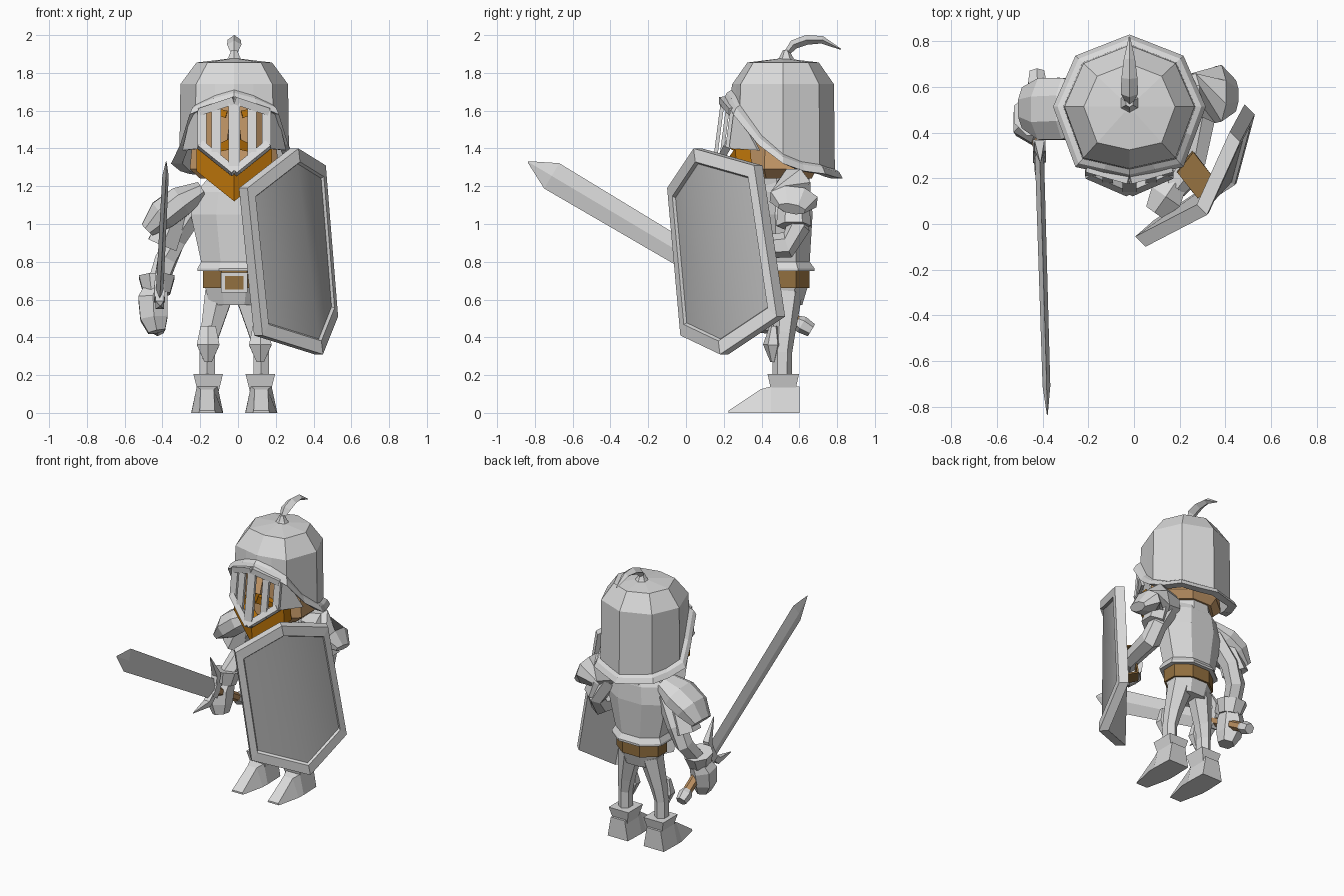
import bpy, bmesh, math
from mathutils import Vector as V


def material(name, r, g, b):
    m = bpy.data.materials.new(name)
    m.diffuse_color = (r, g, b, 1)
    return m


STEEL = material("steel", 0.70, 0.70, 0.70)
PANEL = material("dark_steel", 0.46, 0.46, 0.46)
LEATHER = material("leather", 0.29, 0.16, 0.05)
SKIN = material("skin", 0.56, 0.32, 0.14)
HAIR = material("ginger_hair", 0.52, 0.18, 0.003)
GRIP = material("grip_wood", 0.50, 0.28, 0.12)
CX, CY = -0.02, 0.53


def mesh(name, verts, faces, *mats):
    bm = bmesh.new()
    vs = [bm.verts.new(v) for v in verts]
    for f in faces:
        bm.faces.new([vs[i] for i in f])
    bmesh.ops.recalc_face_normals(bm, faces=bm.faces[:])
    me = bpy.data.meshes.new(name)
    bm.to_mesh(me)
    bm.free()
    for m in mats:
        me.materials.append(m)
    ob = bpy.data.objects.new(name, me)
    bpy.context.collection.objects.link(ob)
    return ob


def loft(name, rings, mat):
    """Skin closed rings of equal point count and cap both ends."""
    n = len(rings[0])
    faces = [(r * n + i, r * n + (i + 1) % n, (r + 1) * n + (i + 1) % n, (r + 1) * n + i)
             for r in range(len(rings) - 1) for i in range(n)]
    faces += [tuple(range(n)), tuple(range(len(rings) * n - n, len(rings) * n))]
    return mesh(name, [p for ring in rings for p in ring], faces, mat)


def tube(name, path, radii, mat, n=8, flat=True):
    """Sweep an n-gon along a path; each radius is (across, other way)."""
    path = [V(p) for p in path]
    rings = []
    for i, p in enumerate(path):
        t = (path[min(i + 1, len(path) - 1)] - path[max(i - 1, 0)]).normalized()
        h = V((1, 0, 0)) if abs(t.x) < 0.9 else V((0, 1, 0))
        u = (h - t * t.dot(h)).normalized()
        w = t.cross(u)
        k, ph = (1 / math.cos(math.pi / n), math.pi / n) if flat else (1, 0)
        a, b = radii[i] if isinstance(radii[i], tuple) else (radii[i],) * 2
        rings.append([p + u * a * k * math.cos(ph + j * math.tau / n)
                      + w * b * k * math.sin(ph + j * math.tau / n) for j in range(n)])
    return loft(name, rings, mat)


def stack(name, levels, mat, n=8, x=CX, y=CY):
    """Upright part from (z, half width, half depth) levels."""
    return tube(name, [(x, y, l[0]) for l in levels], [(l[1], l[2]) for l in levels], mat, n)


# Helmet: octagonal shell whose lower edge rises over the face, with flared rim
edge = [1.66, 1.63, 1.58, 1.42, 1.32, 1.28, 1.265, 1.25, 1.24]


def helmet_ring(r, z=None, lift=0.0):
    octo = [V((CX + r * math.sin(k * math.pi / 4), 0.514 - 0.945 * r * math.cos(k * math.pi / 4), 0)) for k in range(8)]
    octo[1].y -= 0.12 * r
    octo[7].y -= 0.12 * r
    pts = []
    for k in range(16):
        p = (octo[k // 2] + octo[(k + 1) // 2 % 8]) / 2
        p.z = z if z else edge[min(k, 16 - k)] + lift
        pts.append(p)
    return pts


loft("helmet", [helmet_ring(0.03, 1.875), helmet_ring(0.2, 1.855), helmet_ring(0.285, 1.74),
                helmet_ring(0.29, lift=0.05), helmet_ring(0.315, lift=0.035), helmet_ring(0.335),
                helmet_ring(0.275), helmet_ring(0.27, 1.73)], STEEL)

# Plume with its socket
tube("plume_socket", [(CX, 0.53, 1.86), (CX, 0.53, 1.885), (CX, 0.53, 1.92)], [0.045, 0.03, 0.015], STEEL, 6)
tube("plume", [(CX, 0.53, 1.90), (CX, 0.57, 1.95), (CX, 0.64, 1.975), (CX, 0.72, 1.975), (CX, 0.82, 1.925)],
     [(0.015, 0.015), (0.038, 0.025), (0.035, 0.026), (0.025, 0.02), (0.003, 0.003)], STEEL, 4, False)


# Visor: pointed frame, bars and cheek plates
def visor(u, z):
    return V((CX + u, 0.145 + 0.33 * abs(u) + 0.13 * (z - 1.27), z))


def top_z(u):
    return 1.66 - 0.35 * abs(u)


def low_z(u):
    return 1.27 + 0.8 * abs(u)


for s in (-1, 1):
    tube("visor_top", [visor(0, 1.655), visor(s * 0.18, 1.595)], [0.02] * 2, STEEL, 4)
    tube("visor_bottom", [visor(0, 1.275), visor(s * 0.18, 1.42)], [0.02] * 2, STEEL, 4)
    cheek = [visor(s * 0.18, 1.6), visor(s * 0.18, 1.4), V((CX + s * 0.275, 0.38, 1.39)), V((CX + s * 0.23, 0.28, 1.58))]
    loft("cheek_plate", [cheek, [p + V((-s * 0.015, 0.012, 0)) for p in cheek]], STEEL)
for u in (-0.17, -0.095, 0, 0.095, 0.17):
    w = 0.03 if u == 0 else 0.024
    tube("visor_bar", [visor(u, low_z(u)), visor(u, top_z(u))], [(w, 0.01)] * 2, STEEL, 4)

# Head, nose, beard and moustache
stack("head", [(1.24, 0.18, 0.17), (1.29, 0.235, 0.195), (1.40, 0.225, 0.185), (1.7, 0.2, 0.175)], SKIN, y=0.495)
tube("nose", [(CX, 0.31, 1.58), (CX, 0.26, 1.46)], [0.02, 0.035], SKIN, 4)
for s in (-1, 1):
    beard = [V((CX + s * 0.2, 0.26, 1.4)), V((CX, 0.18, 1.29)), V((CX, 0.19, 1.12)), V((CX + s * 0.2, 0.27, 1.28))]
    loft("beard", [beard, [p + V((0, 0.08, 0.01)) for p in beard]], HAIR)
    tube("moustache", [(CX, 0.26, 1.43), (CX + s * 0.12, 0.30, 1.39)], [0.03, 0.015], HAIR, 4)
    tube("eyebrow", [(CX + s * 0.04, 0.315, 1.58), (CX + s * 0.11, 0.32, 1.6)], [0.02, 0.015], HAIR, 4)

# Torso armour, belt and hips
stack("neck_guard", [(1.16, 0.15, 0.13), (1.27, 0.14, 0.12)], STEEL)
stack("breastplate", [(0.75, 0.195, 0.15), (0.765, 0.195, 0.15), (0.80, 0.175, 0.125), (1.05, 0.23, 0.14),
                      (1.17, 0.20, 0.13), (1.24, 0.14, 0.10)], STEEL)
stack("belt", [(0.66, 0.165, 0.125), (0.75, 0.165, 0.125)], LEATHER)
stack("hips", [(0.57, 0.13, 0.085), (0.67, 0.155, 0.115)], STEEL)
tube("buckle", [(CX, 0.41, 0.69), (CX, 0.385, 0.69)], [(0.07, 0.052)] * 2, STEEL, 4)
tube("buckle_inset", [(CX, 0.386, 0.69), (CX, 0.381, 0.69)], [(0.05, 0.036)] * 2, LEATHER, 4)

# Legs, knee guards and boots
for s in (-1, 1):
    x = CX + s * 0.138
    tube("leg", [(CX + s * 0.08, 0.54, 0.63), (x - s * 0.01, 0.52, 0.42), (x + s * 0.005, 0.51, 0.32), (x + s * 0.005, 0.51, 0.16)],
         [(0.075, 0.065), (0.05, 0.05), (0.04, 0.045), (0.04, 0.045)], STEEL, 6)
    tube("knee_guard", [(x, 0.465, 0.46), (x, 0.46, 0.36), (x, 0.46, 0.27)], [(0.04, 0.02), (0.06, 0.045), (0.02, 0.012)], STEEL, 6)
    stack("boot_cuff", [(0.10, 0.052, 0.06), (0.205, 0.078, 0.083)], STEEL, 4, x, 0.515)
    xf = x + s * 0.005
    sections = [(0.60, 0.08, 0.055, 0.14), (0.45, 0.085, 0.055, 0.14), (0.395, 0.083, 0.035, 0.125), (0.225, 0.045, 0.04, 0.012)]
    loft("boot_foot", [[V((xf - a, y, 0)), V((xf + a, y, 0)), V((xf + b, y, z)), V((xf - b, y, z))]
                       for y, a, b, z in sections], STEEL)

# Shoulder armour: lowered over the sword arm, raised over the shield arm
tube("shoulder_plate", [(-0.19, 0.51, 1.18), (-0.30, 0.505, 1.12), (-0.40, 0.505, 1.05), (-0.48, 0.51, 0.97)],
     [(0.045, 0.085), (0.08, 0.135), (0.08, 0.135), (0.04, 0.09)], STEEL, 8)
tube("upper_arm_plate", [(-0.32, 0.54, 1.08), (-0.40, 0.55, 0.89)], [(0.06, 0.06), (0.08, 0.08)], STEEL, 6)
tube("raised_shoulder_plate", [(0.14, 0.57, 1.18), (0.26, 0.57, 1.17), (0.37, 0.57, 1.13), (0.44, 0.56, 1.08)],
     [(0.06, 0.08), (0.09, 0.125), (0.075, 0.125), (0.03, 0.07)], STEEL, 8)
tube("raised_arm_plate", [(0.27, 0.57, 1.12), (0.31, 0.57, 0.99)], [(0.06, 0.07), (0.07, 0.08)], STEEL, 6)

# Sword arm and gauntlet
tube("sword_arm", [(-0.22, 0.54, 1.10), (-0.33, 0.58, 0.92), (-0.385, 0.57, 0.80), (-0.425, 0.48, 0.68)],
     [0.06, 0.055, 0.055, 0.05], STEEL, 6)
tube("gauntlet_cuff", [(-0.43, 0.46, 0.63), (-0.43, 0.48, 0.72)], [0.07, 0.095], STEEL, 8)
tube("gauntlet_hand", [(-0.43, 0.47, 0.66), (-0.45, 0.445, 0.60), (-0.445, 0.43, 0.50), (-0.43, 0.42, 0.43)],
     [(0.06, 0.06), (0.078, 0.08), (0.072, 0.075), (0.045, 0.055)], STEEL, 6)

# Sword pointing forward and upward
aim = V((0.026, -0.858, 0.51)).normalized()
side = V((0, 0.51, 0.86))
guard = V((-0.415, 0.32, 0.642))
tube("sword_blade", [guard, guard + aim * 1.20, guard + aim * 1.345], [(0.02, 0.066), (0.017, 0.078), (0.002, 0.004)], STEEL, 4, False)
tube("sword_guard", [guard - aim * 0.03, guard + aim * 0.03], [(0.028, 0.05)] * 2, STEEL, 4)
for s in (-1, 1):
    tube("guard_prong", [guard, guard + side * s * 0.10 + aim * 0.03, guard + side * s * 0.19 + aim * 0.17],
         [0.024, 0.022, 0.002], STEEL, 4)
tube("sword_grip", [guard, guard - aim * 0.32], [0.028] * 2, GRIP, 6)
tube("sword_pommel", [guard - aim * 0.31, guard - aim * 0.34, guard - aim * 0.40], [0.03, 0.04, 0.032], STEEL, 6)

# Shield arm and gauntlet
tube("shield_arm", [(0.20, 0.57, 1.12), (0.30, 0.59, 0.97), (0.31, 0.54, 0.89), (0.265, 0.28, 0.87), (0.18, 0.17, 0.88)],
     [0.06, 0.055, 0.06, 0.05, 0.045], STEEL, 6)
tube("shield_gauntlet_cuff", [(0.215, 0.225, 0.87), (0.17, 0.16, 0.88)], [0.075, 0.06], STEEL, 8)
tube("shield_hand", [(0.18, 0.18, 0.88), (0.14, 0.12, 0.88), (0.09, 0.05, 0.88)], [0.055, 0.075, 0.045], STEEL, 6)

# Forearm strap
strap = [(0.32, 0.15, 0.98), (0.225, 0.27, 0.97), (0.205, 0.29, 0.76), (0.32, 0.15, 0.74)]
wide = V((0.035, 0.045, 0))
band = mesh("forearm_strap", [V(p) + wide * s for p in strap for s in (-1, 1)],
            [(2 * i, 2 * i + 1, 2 * i + 3, 2 * i + 2) for i in range(3)], LEATHER)
band.modifiers.new("thickness", "SOLIDIFY").thickness = 0.015

# Shield: six-sided board folded along its middle, raised rim around the panel
front = [V(p) for p in ((0.05, -0.10, 1.19), (0.32, 0.04, 1.40), (0.465, 0.36, 1.31),
                        (0.53, 0.48, 0.51), (0.45, 0.18, 0.31), (0.13, -0.03, 0.41))]
mid = (front[1] + front[4]) / 2
back_off, sink = V((-0.045, 0.045, 0)), V((-0.013, 0.013, 0))
inner = [mid + (p - mid) * 0.87 for p in front]
floor = [mid + (p - mid) * 0.85 + sink for p in front]
rings = [[p + back_off for p in front], front, inner, floor]
faces = [(r * 6 + i, r * 6 + (i + 1) % 6, r * 6 + 6 + (i + 1) % 6, r * 6 + 6 + i) for r in range(3) for i in range(6)]
faces += [(0, 1, 4, 5), (1, 2, 3, 4), (18, 19, 22, 23), (19, 20, 21, 22)]
shield = mesh("shield", [p for r in rings for p in r], faces, STEEL, PANEL)
for poly in shield.data.polygons:
    if min(poly.vertices) >= 18:
        poly.material_index = 1
        poly.use_smooth = True
